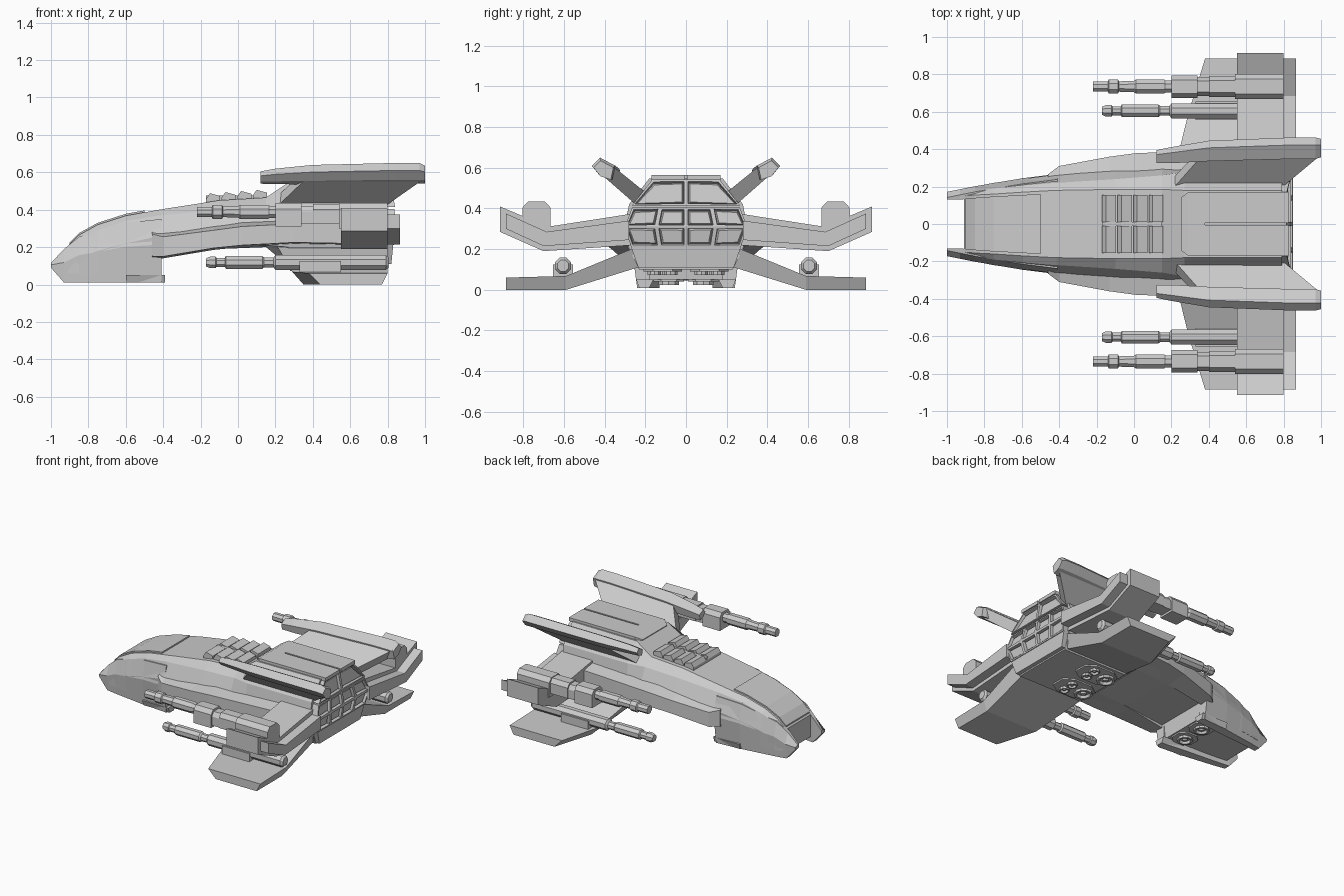
import bpy, bmesh, math

if "Cube" in bpy.data.objects:
    bpy.data.objects.remove(bpy.data.objects["Cube"])


def finish(name, bm, mirror=False):
    bmesh.ops.recalc_face_normals(bm, faces=bm.faces)
    me = bpy.data.meshes.new(name)
    bm.to_mesh(me)
    bm.free()
    ob = bpy.data.objects.new(name, me)
    bpy.context.collection.objects.link(ob)
    if mirror:
        m = ob.modifiers.new("mirror", 'MIRROR')
        m.use_axis = (False, True, False)
    return ob


def loft(name, rings, mirror=False):
    """Skin closed rings of (x, y, z) points and cap both ends."""
    bm = bmesh.new()
    vs = [[bm.verts.new(p) for p in r] for r in rings]
    n = len(rings[0])
    for a, b in zip(vs, vs[1:]):
        for i in range(n):
            j = (i + 1) % n
            bm.faces.new((a[i], a[j], b[j], b[i]))
    bm.faces.new(vs[0])
    bm.faces.new(vs[-1])
    return finish(name, bm, mirror)


def prism(name, section, x0, x1, mirror=False):
    return loft(name, [[(x, y, z) for y, z in section] for x in (x0, x1)], mirror)


def box(name, x0, x1, y0, y1, z0, z1, mirror=False):
    return prism(name, [(y0, z0), (y1, z0), (y1, z1), (y0, z1)], x0, x1, mirror)


def barrel(name, cy, cz, steps, sides=8):
    """Turned gun barrel along x from (x, radius) steps."""
    ang = [2 * math.pi * (i + .5) / sides for i in range(sides)]
    loft(name, [[(x, cy + r * math.cos(a), cz + r * math.sin(a)) for a in ang]
                for x, r in steps], True)


def nozzle(name, cx, cy, z, r, sides=10):
    """Downward thruster: ring with a recessed cup and a centre plug."""
    ang = [2 * math.pi * i / sides for i in range(sides)]
    prof = [(1, .02), (1, -.012), (.75, -.012), (.6, .008), (.35, .008), (.25, -.008)]
    loft(name, [[(cx + r * k * math.cos(a), cy + r * k * math.sin(a), z + dz)
                 for a in ang] for k, dz in prof], True)


# Main hull: x, then half-section points from top edge to belly edge
stations = [
    (-.91, (.150, .205), (.165, .19), (.185, .12), (.185, .06), (.16, .045)),
    (-.85, (.155, .265), (.175, .24), (.200, .14), (.195, .06), (.17, .045)),
    (-.75, (.160, .320), (.190, .29), (.220, .18), (.210, .06), (.17, .045)),
    (-.60, (.170, .368), (.205, .34), (.240, .22), (.225, .06), (.18, .05)),
    (-.42, (.180, .400), (.220, .37), (.265, .26), (.245, .08), (.20, .05)),
    (-.41, (.180, .402), (.220, .37), (.265, .26), (.255, .17), (.20, .16)),
    (-.10, (.185, .450), (.240, .40), (.290, .30), (.280, .20), (.20, .19)),
    (.15, (.185, .465), (.260, .42), (.300, .32), (.290, .21), (.20, .20)),
    (.27, (.180, .545), (.280, .42), (.300, .31), (.280, .20), (.23, .10)),
    (.79, (.180, .548), (.280, .42), (.300, .31), (.280, .20), (.23, .10)),
]
loft("hull", [[(x, y, z) for y, z in h] + [(x, -y, z) for y, z in reversed(h)]
              for x, *h in stations])

# Forked nose cheeks running down to the forward skids
cheeks = [(-1, .13, .17, .172, .09, .115), (-.93, .13, .175, .186, .01, .19),
          (-.85, .14, .19, .202, .01, .255), (-.6, .16, .225, .244, .01, .33),
          (-.41, .18, .24, .268, .01, .35)]
loft("nose_cheek", [[(x, yi, zb), (x, yo, zb), (x, ym, zb + (zt - zb) * .6),
                     (x, ym - .03, zt), (x, yi, zt)]
                    for x, yi, yo, ym, zb, zt in cheeks], True)
prism("nose_skid", [(.16, .05), (.18, .01), (.23, .01), (.245, .05)], -.6, -.39, True)

# Canopy panel following the top of the nose
loft("canopy", [[(x, -w, z), (x, w, z), (x, w, z + .012), (x, -w, z + .012)]
                for x, w, z in [(-.9, .135, .212), (-.85, .14, .263), (-.75, .147, .318),
                                (-.6, .155, .366), (-.5, .16, .384)]])

# Side fairings swelling into the wing roots
fairing = [(-.46, .265, .14, .28), (-.4, .31, .14, .265), (-.13, .36, .185, .30),
           (.02, .38, .20, .32), (.3, .385, .215, .335), (.56, .385, .21, .345)]
loft("side_fairing", [[(x, .2, zb), (x, yo, zb + .01), (x, yo, zt - .01), (x, .2, zt + .03)]
                      for x, yo, zb, zt in fairing], True)

# Sawtooth cooling ribs
for i in range(4):
    x = -.17 + .083 * i
    z = .443 + .006 * i
    loft("cooling_rib", [[(x, y, z - .02), (x + .075, y, z - .02), (x + .075, y, z + .03),
                          (x + .02, y, z + .045), (x, y, z + .015)]
                         for y in (.012, .155)], True)
box("rib_spine", -.17, .15, -.012, .012, .43, .475)

# Dorsal plating with a central slot
loft("dorsal_plate_front", [[(x, -w, .54), (x, w, .54), (x, w, z), (x, -w, z)]
                            for x, w, z in [(.25, .14, .545), (.29, .17, .565), (.38, .17, .565)]])
box("dorsal_plate", .38, .825, .006, .17, .54, .565, True)

# Rear bulkhead: grids of recessed panels
def panel_grid(name, rows, cols):
    bm = bmesh.new()
    g = [[bm.verts.new((x, w * c, z)) for c in cols] for x, w, z in rows]
    for a, b in zip(g, g[1:]):
        for i in range(len(cols) - 1):
            bm.faces.new((a[i], a[i + 1], b[i + 1], b[i]))
    rim = bm.edges[:]
    rim = [e for e in rim if e.is_boundary]
    faces = bm.faces[:]
    ext = bmesh.ops.extrude_edge_only(bm, edges=rim)["geom"]
    for v in ext:
        if isinstance(v, bmesh.types.BMVert):
            v.co.x = .77
    bmesh.ops.inset_individual(bm, faces=faces, thickness=.014, depth=0)
    bmesh.ops.inset_individual(bm, faces=faces, thickness=.004, depth=-.028)
    bmesh.ops.inset_individual(bm, faces=faces, thickness=.010, depth=.014)
    finish(name, bm)


panel_grid("engine_grid", [(.835, .27, .21), (.85, .3, .31), (.835, .265, .405)],
           [-1, -.48, 0, .48, 1])
panel_grid("upper_rear_panels", [(.84, .265, .415), (.815, .165, .543)], [-1, 0, 1])
loft("lower_rear_panel", [[(.77, s * .27, .21), (.83, s * .27, .21), (.82, s * .235, .11),
                           (.77, s * .235, .11)] for s in (-1, 1)])

# Cranked upper wings and their stepped trailing edge
prism("upper_wing", [(.26, .375), (.68, .31), (.915, .41), (.915, .285), (.70, .19), (.26, .22)],
      .55, .80, True)
prism("wing_trailing_edge", [(.28, .34), (.685, .285), (.885, .375), (.885, .30), (.70, .215),
                             (.28, .245)], .79, .865, True)

# Lower wings: sloped root, flat swept tip
loft("lower_wing", [[(x0, y, zt), (.80, y, zt), (.77, y, zb), (x0 + .06, y, zb)]
                    for y, x0, zb, zt in [(.22, .20, .115, .22), (.59, .29, 0, .068),
                                          (.885, .38, 0, .06)]], True)

# Canted dorsal fins with pods on top
def fin_edge(y, z, x0, x1, t):
    return [(x0, y - t, z + t), (x1, y - t, z + t), (x1, y + t, z - t), (x0, y + t, z - t)]


loft("dorsal_fin", [fin_edge(.23, .455, .22, .80, .027), fin_edge(.385, .585, .36, .99, .024)], True)
pod = [(-.045, -.055), (-.06, .015), (.015, .055), (.055, .015), (.015, -.035)]
loft("fin_pod", [[(x, cy + k * y, cz + k * z) for y, z in pod]
                 for x, cy, cz, k in [(.12, .362, .572, .6), (.2, .37, .578, .75),
                                      (.4, .393, .587, .95), (.85, .408, .595, 1),
                                      (.97, .408, .595, 1), (1.0, .408, .588, .85)]], True)

# Upper guns in wing-top housings
def housing(name, x0, x1, w, z0, z1):
    prism(name, [(.735 - w, z0), (.735 + w, z0), (.735 + w, z1 - .03), (.735 + w * .6, z1),
                 (.735 - w * .6, z1), (.735 - w, z1 - .03)], x0, x1, True)


housing("gun_housing_front", .20, .34, .06, .31, .435)
housing("gun_housing_middle", .33, .41, .05, .325, .42)
housing("gun_housing_rear", .40, .55, .055, .325, .43)
housing("gun_housing_wing", .54, .80, .068, .30, .435)
barrel("upper_gun", .735, .388,
       [(-.22, .022), (-.22, .03), (-.14, .03), (-.135, .04), (-.085, .04), (-.08, .03),
        (0, .033), (.01, .041), (.16, .041), (.17, .034), (.22, .034)])

# Lower guns resting on the lower wings
barrel("lower_gun", .605, .118,
       [(-.17, .024), (-.15, .033), (-.12, .033), (-.115, .026), (-.07, .026), (-.065, .037),
        (.13, .037), (.14, .028), (.19, .028), (.2, .043), (.79, .043), (.805, .03)])
box("gun_cradle", .33, .55, .555, .655, .05, .125, True)

# Belly thruster plates and nozzles
def hex_plate(name, cx, cy, rx, ry, z):
    c = [(1, .5), (.5, 1), (-.5, 1), (-1, .5), (-1, -.5), (-.5, -1), (.5, -1), (1, -.5)]
    loft(name, [[(cx + rx * a, cy + ry * b, h) for a, b in c] for h in (z, z + .03)], True)


hex_plate("rear_thruster_plate", .42, .115, .14, .095, .09)
nozzle("rear_thruster_large", .34, .115, .085, .062)
nozzle("rear_thruster_small", .47, .075, .085, .035)
nozzle("rear_thruster_small", .47, .155, .085, .035)
hex_plate("front_thruster_plate", -.51, .085, .08, .075, .04)
nozzle("front_thruster", -.51, .085, .035, .052)
